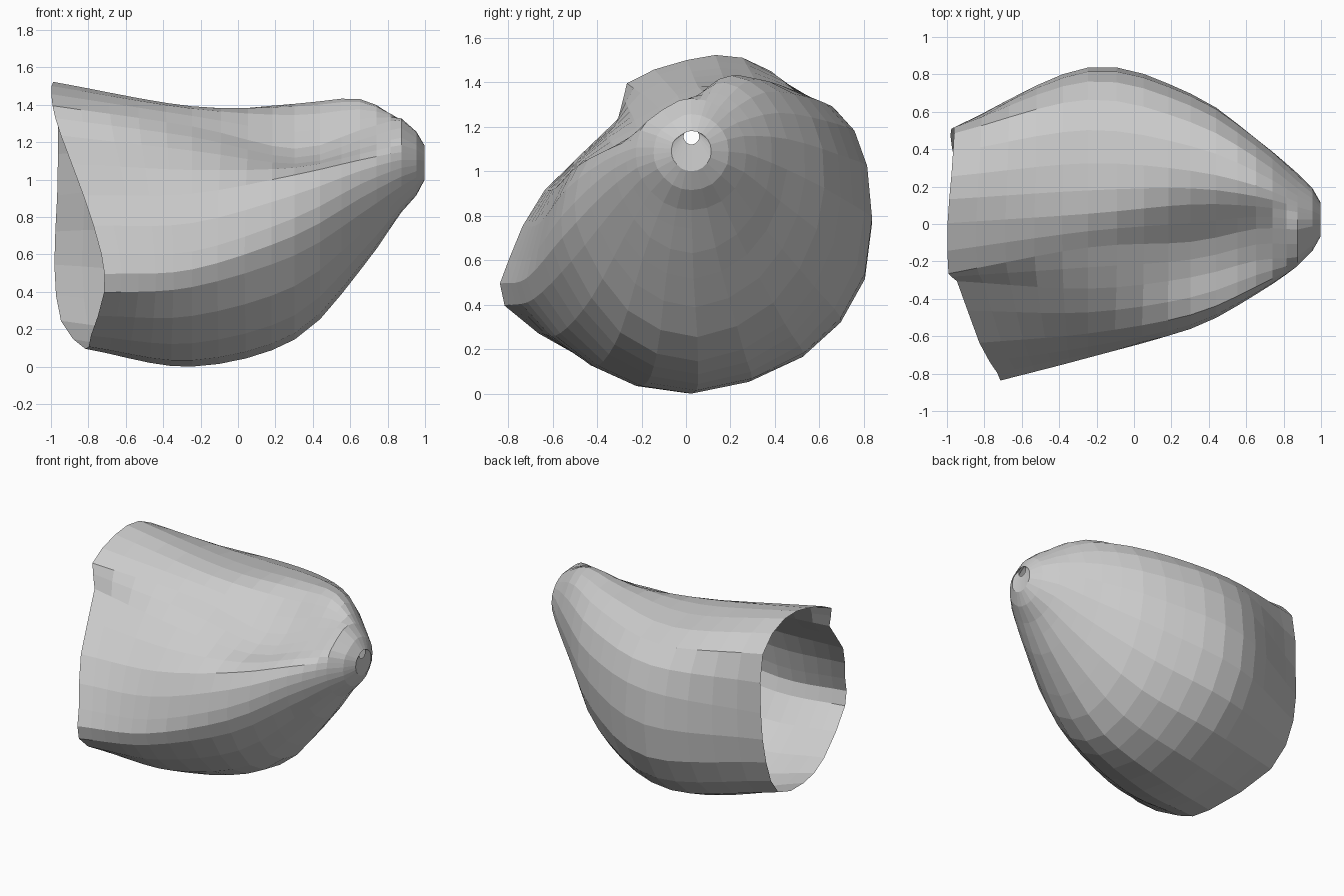
import bpy, bmesh
from math import sqrt
from mathutils import Vector

if "Cube" in bpy.data.objects:
    bpy.data.objects.remove(bpy.data.objects["Cube"])

# Cross-sections (y, z), listed from the top round by the back, bottom and front
rim_x = [-1.0, -.98, -.965, -.97, -.985, -.95, -.82, -.79, -.72, -.735, -.83, -.95, -.995]
rim = [(.0, 1.505), (.25, 1.515), (.48, 1.34), (.51, .92), (.47, .55), (.28, .25), (-.2, .10),
       (-.48, .17), (-.82, .40), (-.80, .61), (-.64, .92), (-.31, 1.24), (-.27, 1.40)]
belly = [(.05, 1.385), (.32, 1.385), (.66, 1.29), (.81, 1.01), (.80, .52), (.52, .17), (.02, .005),
         (-.4, .13), (-.69, .43), (-.70, .62), (-.59, .93), (-.35, 1.16), (-.13, 1.29)]
middle = [(.10, 1.35), (.28, 1.41), (.54, 1.34), (.68, 1.08), (.66, .68), (.44, .32), (.05, .15),
          (-.3, .28), (-.52, .6), (-.565, .80), (-.49, 1.03), (-.29, 1.09), (-.10, 1.17)]
neck = [(.09, 1.38), (.2, 1.435), (.35, 1.36), (.45, 1.15), (.42, .87), (.27, .63), (.03, .52),
        (-.2, .61), (-.34, .82), (-.38, .98), (-.34, 1.11), (-.2, 1.17), (-.03, 1.27)]


def at_x(x, pts):
    return [Vector((x, y, z)) for y, z in pts]


def round_section(x, cy, cz, r):
    """Circular ring whose points line up with the neck section."""
    out = []
    for y, z in neck:
        dy, dz = y - .03, z - 1.0
        d = sqrt(dy * dy + dz * dz)
        out.append(Vector((x, cy + r * dy / d, cz + r * dz / d)))
    return out


def spline(a, b, c, d, t):
    return .5 * (2 * b + (c - a) * t + (2 * a - 5 * b + 4 * c - d) * t * t
                 + (3 * b - a - 3 * c + d) * t ** 3)


keys = [[Vector((x, y, z)) for x, (y, z) in zip(rim_x, rim)],
        at_x(-.25, belly), at_x(.3, middle), at_x(.65, neck),
        round_section(.87, .02, 1.08, .25), round_section(.95, .02, 1.09, .17),
        round_section(.995, .02, 1.095, .09), round_section(.985, .02, 1.16, .035)]
steps = [5, 4, 3, 3, 1, 1, 1]

# Smooth rows along the length
rows = []
for i, n in enumerate(steps):
    before = keys[i - 1] if i else [2 * p - q for p, q in zip(keys[0], keys[1])]
    after = keys[min(i + 2, len(keys) - 1)]
    for s in range(n):
        rows.append([spline(a, b, c, d, s / n)
                     for a, b, c, d in zip(before, keys[i], keys[i + 1], after)])
rows.append(keys[-1])

# Double the number of sides round each row and skin the shell
bm = bmesh.new()
rings = []
for row in rows:
    n = len(row)
    ring = []
    for k in range(n):
        q = [row[(k + j) % n] for j in (-1, 0, 1, 2)]
        ring += [bm.verts.new(spline(*q, t)) for t in (0, .5)]
    rings.append(ring)
for r0, r1 in zip(rings, rings[1:]):
    n = len(r0)
    for k in range(n):
        m = (k + 1) % n
        bm.faces.new((r0[k], r0[m], r1[m], r1[k]))
bmesh.ops.recalc_face_normals(bm, faces=bm.faces)

# Fit to the ground and centre
lo = [min(v.co[i] for v in bm.verts) for i in range(3)]
hi = [max(v.co[i] for v in bm.verts) for i in range(3)]
bmesh.ops.translate(bm, verts=bm.verts,
                    vec=(-(lo[0] + hi[0]) / 2, -(lo[1] + hi[1]) / 2, -lo[2]))

mesh = bpy.data.meshes.new("open_shell")
bm.to_mesh(mesh)
bm.free()
bpy.context.collection.objects.link(bpy.data.objects.new("open_shell", mesh))
